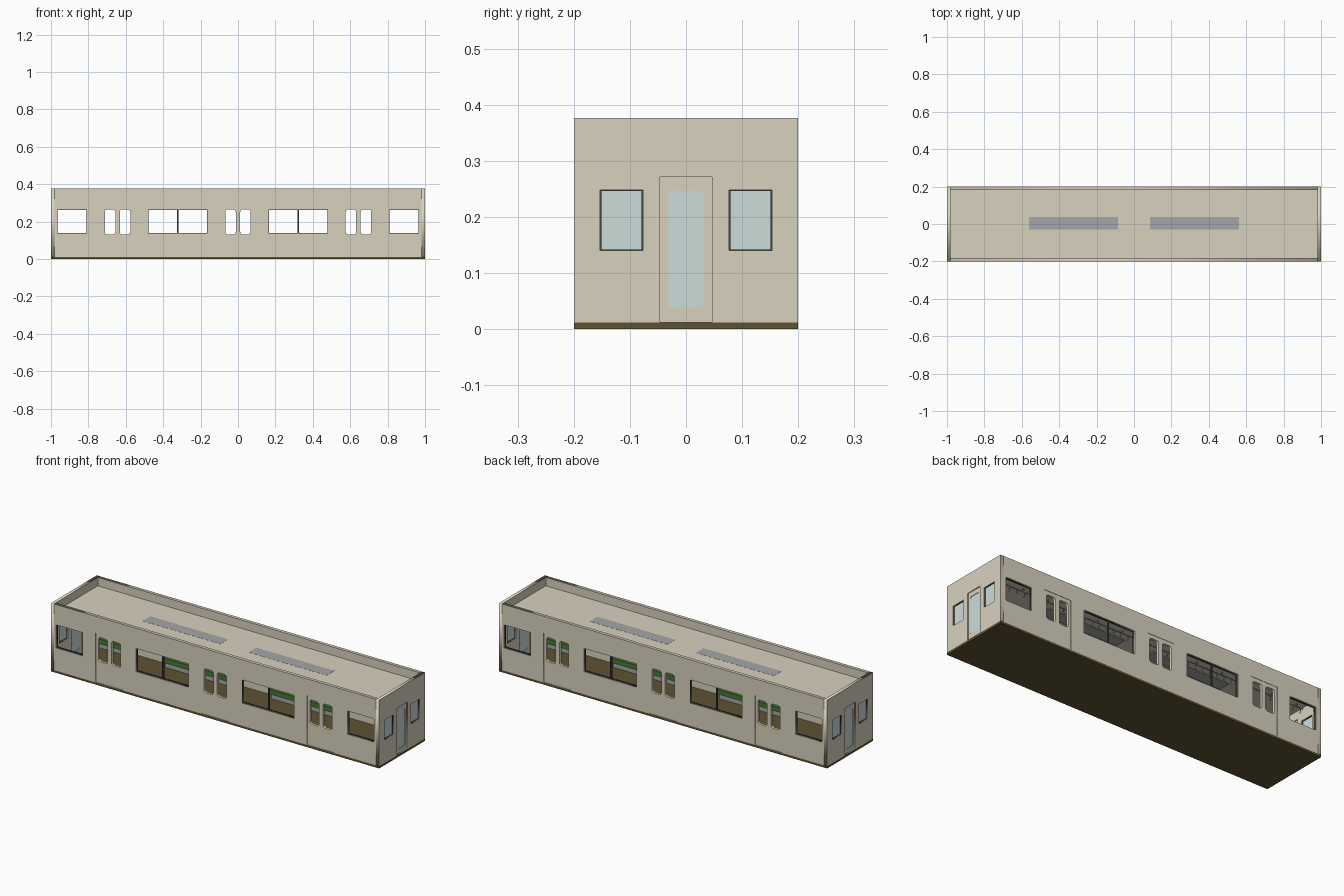
import bpy, math
from mathutils import Matrix

if "Cube" in bpy.data.objects:
    bpy.data.objects.remove(bpy.data.objects["Cube"])


def mat(name, r, g, b):
    m = bpy.data.materials.new(name)
    m.diffuse_color = (r, g, b, 1)
    m.use_nodes = True
    m.node_tree.nodes["Principled BSDF"].inputs["Base Color"].default_value = m.diffuse_color
    return m


BODY = mat("cream_paint", 0.69, 0.64, 0.52)
BROWN = mat("brown_floor", 0.11, 0.085, 0.032)
GLASS = mat("pale_glass", 0.60, 0.72, 0.70)
DARK = mat("dark_trim", 0.06, 0.06, 0.06)
GREEN = mat("green_fabric", 0.06, 0.19, 0.03)
GREY = mat("grey_metal", 0.38, 0.38, 0.40)

T = 0.018            # wall thickness
H = 0.376            # total height
FLOOR = 0.012
WIN_Z = (0.137, 0.265)


def box(name, x0, x1, y0, y1, z0, z1, m):
    v = [(x, y, z) for x in (x0, x1) for y in (y0, y1) for z in (z0, z1)]
    f = [(0, 1, 3, 2), (4, 6, 7, 5), (0, 4, 5, 1), (2, 3, 7, 6), (0, 2, 6, 4), (1, 5, 7, 3)]
    me = bpy.data.meshes.new(name)
    me.from_pydata(v, [], f)
    me.materials.append(m)
    ob = bpy.data.objects.new(name, me)
    bpy.context.collection.objects.link(ob)
    return ob


def rrect(u0, u1, v0, v1, r=0.0, n=5):
    if r == 0:
        return [(u0, v0), (u1, v0), (u1, v1), (u0, v1)]
    pts = []
    corners = [(u1 - r, v1 - r), (u0 + r, v1 - r), (u0 + r, v0 + r), (u1 - r, v0 + r)]
    for k, (cu, cv) in enumerate(corners):
        for i in range(n + 1):
            a = math.pi / 2 * (k + i / n)
            pts.append((cu + r * math.cos(a), cv + r * math.sin(a)))
    return pts


def panel(name, loops, thick, pos, m, end=False):
    """Upright sheet with holes: first loop is the outline; pos is its y (or x for an end)."""
    cu = bpy.data.curves.new(name, 'CURVE')
    cu.dimensions = '2D'
    cu.fill_mode = 'BOTH'
    cu.extrude = thick / 2
    for pts in loops:
        s = cu.splines.new('POLY')
        s.points.add(len(pts) - 1)
        for p, (u, v) in zip(s.points, pts):
            p.co = (u, v, 0, 1)
        s.use_cyclic_u = True
    tmp = bpy.data.objects.new(name + "_tmp", cu)
    bpy.context.collection.objects.link(tmp)
    dg = bpy.context.evaluated_depsgraph_get()
    me = bpy.data.meshes.new_from_object(tmp.evaluated_get(dg))
    bpy.data.objects.remove(tmp)
    rot = Matrix.Rotation(math.pi / 2, 4, 'X')
    if end:
        me.transform(Matrix.Translation((pos, 0, 0)) @ Matrix.Rotation(math.pi / 2, 4, 'Z') @ rot)
    else:
        me.transform(Matrix.Translation((0, pos, 0)) @ rot)
    me.materials.clear()
    me.materials.append(m)
    ob = bpy.data.objects.new(name, me)
    bpy.context.collection.objects.link(ob)
    return ob


def frame(name, u0, u1, v0, v1, w, thick, pos, end=False):
    panel(name, [rrect(u0, u1, v0, v1), rrect(u0 + w, u1 - w, v0 + w, v1 - w)],
          thick, pos, DARK, end)


# floor slab and sunken roof
box("floor", -1, 1, -0.2, 0.2, 0, FLOOR, BROWN)
box("roof", -1 + T, 1 - T, -0.2 + T, 0.2 - T, 0.316, 0.33, BODY)
for s in (-1, 1):
    a, b = sorted((s * 0.086, s * 0.561))
    box("roof_panel", a, b, -0.03, 0.037, 0.312, 0.3306, GREY)

# side walls with windows and doors
windows = [(-0.968, -0.807), (-0.481, -0.163), (0.163, 0.481), (0.807, 0.968)]
doors = [-0.644, 0, 0.644]
DW = 0.083
for s in (-1, 1):
    yw = s * (0.2 - T / 2)
    holes = [rrect(a, b, *WIN_Z) for a, b in windows]
    holes += [rrect(c - DW, c + DW, FLOOR + 0.002, 0.285) for c in doors]
    panel("side_wall", [rrect(-1 + T, 1 - T, FLOOR, H)] + holes, T, yw, BODY)
    for a, b in windows:
        frame("side_window_frame", a, b, *WIN_Z, 0.002, 0.01, yw)
    for c in (-0.322, 0.322):
        y0, y1 = sorted((yw - 0.005, yw + 0.005))
        box("window_divider", c - 0.003, c + 0.003, y0, y1, *WIN_Z, DARK)
    for c in doors:
        panes = [rrect(c + d - 0.028, c + d + 0.028, 0.132, 0.265, 0.013) for d in (-0.04, 0.04)]
        panel("side_door", [rrect(c - DW, c + DW, FLOOR, 0.285)] + panes,
              T - 0.003, s * (0.2 - T / 2 - 0.0005), BODY)

# end walls with gangway door and two windows
for s in (-1, 1):
    xw = s * (1 - T / 2)
    wins = [(-0.153, -0.077), (0.077, 0.153)]
    holes = [rrect(a, b, 0.14, 0.248) for a, b in wins]
    holes.append(rrect(-0.046, 0.046, FLOOR + 0.001, 0.271))
    panel("end_wall", [rrect(-0.2, 0.2, FLOOR, H)] + holes, T, xw, BODY, True)
    for a, b in wins:
        frame("end_window_frame", a, b, 0.14, 0.248, 0.002, 0.012, xw, True)
        panel("end_window_glass", [rrect(a, b, 0.14, 0.248)], 0.003, xw, GLASS, True)
    opening = rrect(-0.032, 0.032, 0.038, 0.246, 0.01)
    panel("end_door", [rrect(-0.046, 0.046, FLOOR, 0.271), opening], 0.008, xw, BODY, True)
    panel("end_door_glass", [opening], 0.003, xw, GLASS, True)

# bench seats along both sides
benches = [(-0.978, -0.745), (-0.545, -0.1), (0.1, 0.545), (0.745, 0.978)]
for s in (-1, 1):
    def span(a, b):
        return sorted((s * a, s * b))
    for a, b in benches:
        box("seat_base", a, b, *span(0.145, 0.181), FLOOR, 0.05, GREY)
        box("seat_cushion", a, b, *span(0.118, 0.181), 0.05, 0.076, GREEN)
        box("seat_back", a, b, *span(0.167, 0.181), 0.076, 0.13, GREEN)

# overhead rails and hanging straps
for s in (-1, 1):
    y = s * 0.1
    box("hand_rail", -0.97, 0.97, y - 0.002, y + 0.002, 0.296, 0.300, GREY)
    for i in range(-6, 7):
        x = i * 0.155
        box("rail_bracket", x - 0.002, x + 0.002, y - 0.002, y + 0.002, 0.3, 0.316, GREY)
    for a, b in benches:
        n = round((b - a) / 0.045)
        for i in range(n):
            x = a + (i + 0.5) * (b - a) / n
            box("strap", x - 0.002, x + 0.002, y - 0.001, y + 0.001, 0.281, 0.297, GREY)
            bpy.ops.mesh.primitive_torus_add(location=(x, y, 0.275), rotation=(0, math.pi / 2, 0),
                                             major_radius=0.006, minor_radius=0.0012,
                                             major_segments=10, minor_segments=4)
            bpy.context.object.name = "strap_ring"
            bpy.context.object.data.materials.append(GREY)
